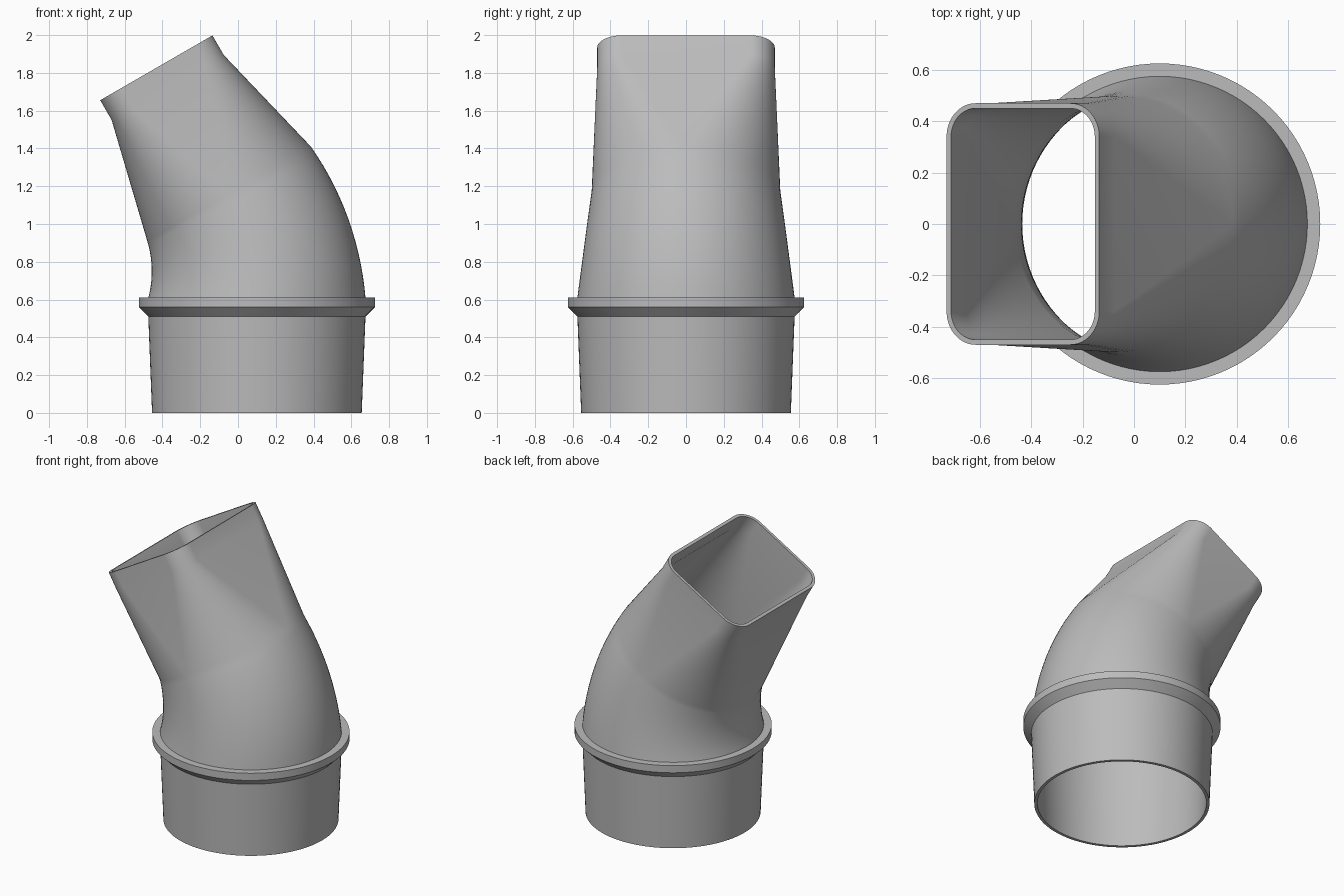
import bpy, bmesh, math
from mathutils import Vector

cube = bpy.data.objects.get("Cube")
if cube:
    bpy.data.objects.remove(cube, do_unlink=True)

STEPS = 24                    # segments per quarter turn
WALL = 0.02
BASE_X = 0.10
BEND = math.radians(30)
BEND_START, BEND_RADIUS = 0.61, 1.10
ROUND_START, ROUND_END = 0.575, 0.50
RECT_X, RECT_Y, CORNER = 0.343, 0.47, 0.13

plastic = bpy.data.materials.new("grey_plastic")
plastic.use_nodes = True
grey = (0.5, 0.5, 0.5, 1)
plastic.diffuse_color = grey
plastic.node_tree.nodes["Principled BSDF"].inputs["Base Color"].default_value = grey


def centre(angle, beyond=0.0):
    """Point on the bent axis, optionally carried on along its tangent."""
    return Vector((BASE_X - BEND_RADIUS * (1 - math.cos(angle)) - beyond * math.sin(angle), 0,
                   BEND_START + BEND_RADIUS * math.sin(angle) + beyond * math.cos(angle)))


def ring(bm, mid, tilt, hx, hy, corner):
    """Rounded rectangle; with hx = hy = corner it is a circle."""
    across = Vector((math.cos(tilt), 0, math.sin(tilt)))
    verts = []
    for quarter in range(4):
        sx = 1 if quarter in (0, 3) else -1
        sy = 1 if quarter < 2 else -1
        for i in range(STEPS + 1):
            a = (quarter + i / STEPS) * math.pi / 2
            x = sx * (hx - corner) + corner * math.cos(a)
            y = sy * (hy - corner) + corner * math.sin(a)
            verts.append(bm.verts.new(mid + across * x + Vector((0, y, 0))))
    return verts


def skin(bm, inset, collar):
    """Rings from the foot to the mouth, for the outer or inner surface."""
    # Tapered spigot and stop collar
    profile = [(0.0, 0.555), (0.51, ROUND_START)]
    if collar:
        profile += [(0.56, 0.625), (0.61, 0.625)]
    rings = [ring(bm, Vector((BASE_X, 0, z)), 0, *[r - inset] * 3) for z, r in profile]
    # Narrowing elbow
    bends = 14
    for i in range(bends + 1):
        t = i / bends
        r = ROUND_START + (ROUND_END - ROUND_START) * t - inset
        rings.append(ring(bm, centre(BEND * t), BEND * t, r, r, r))
    # Round to rectangular transition, then the straight mouth
    for beyond in (0.65, 0.77):
        rings.append(ring(bm, centre(BEND, beyond), BEND,
                          RECT_X - inset, RECT_Y - inset, CORNER - inset))
    return rings


bm = bmesh.new()
outer = skin(bm, 0, True)
inner = skin(bm, WALL, False)
loop = outer + inner[::-1]    # closes over the mouth rim and the foot rim
for k, low in enumerate(loop):
    high = loop[(k + 1) % len(loop)]
    for i in range(len(low)):
        j = (i + 1) % len(low)
        bm.faces.new((low[i], low[j], high[j], high[i]))
bmesh.ops.remove_doubles(bm, verts=bm.verts, dist=0.0001)
bmesh.ops.recalc_face_normals(bm, faces=bm.faces)

mesh = bpy.data.meshes.new("pipe_adapter")
bm.to_mesh(mesh)
bm.free()
mesh.materials.append(plastic)
adapter = bpy.data.objects.new("pipe_adapter", mesh)
bpy.context.collection.objects.link(adapter)
bpy.ops.object.select_all(action="DESELECT")
adapter.select_set(True)
bpy.context.view_layer.objects.active = adapter
bpy.ops.object.shade_smooth_by_angle(angle=math.radians(25))
